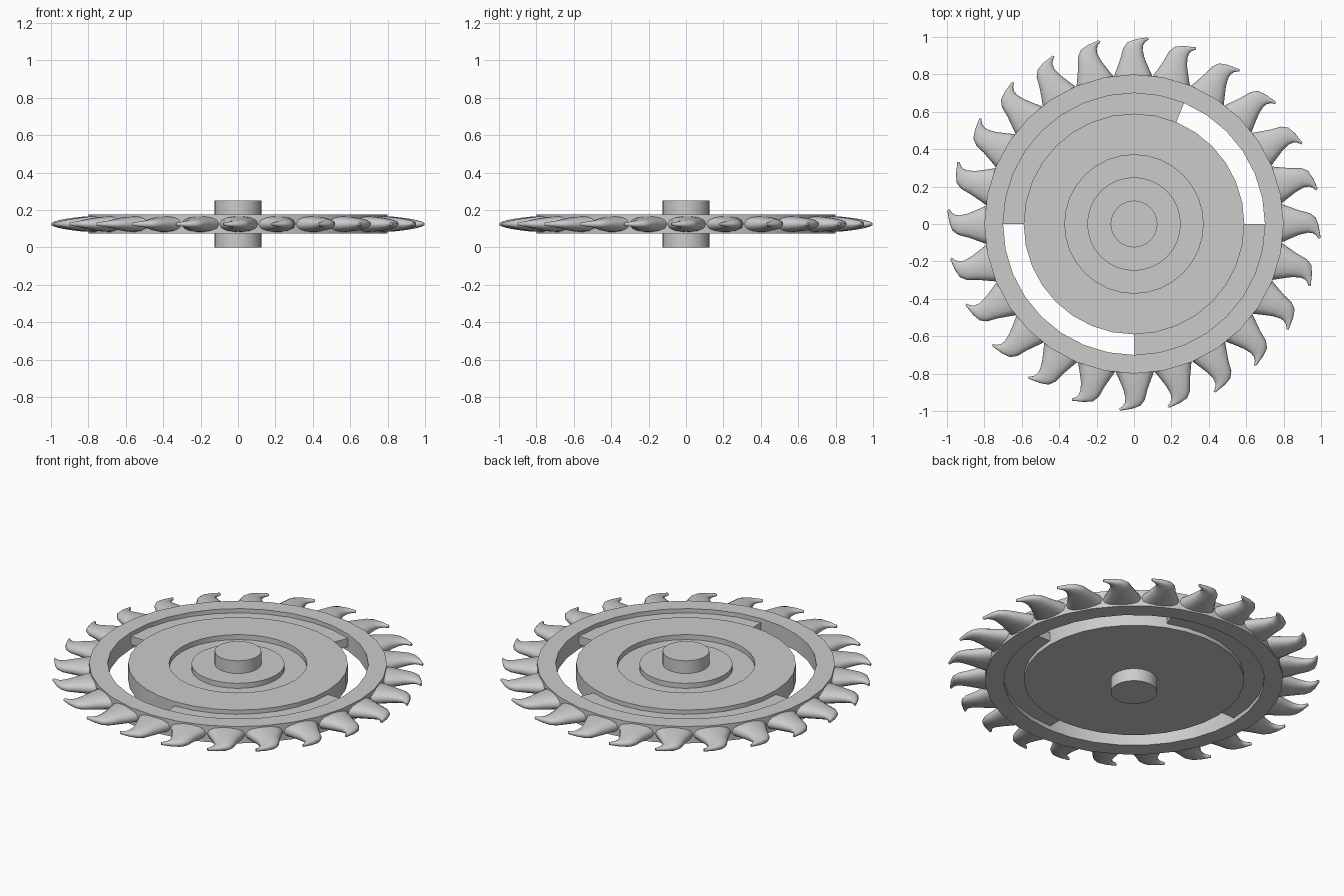
import bpy, bmesh, math

if "Cube" in bpy.data.objects:
    bpy.data.objects.remove(bpy.data.objects["Cube"])

SEG = 32


def finish(bm, name, smooth=None):
    bmesh.ops.remove_doubles(bm, verts=bm.verts, dist=1e-5)
    bmesh.ops.recalc_face_normals(bm, faces=bm.faces)
    me = bpy.data.meshes.new(name)
    bm.to_mesh(me)
    bm.free()
    ob = bpy.data.objects.new(name, me)
    bpy.context.collection.objects.link(ob)
    if smooth:
        bpy.ops.object.select_all(action='DESELECT')
        ob.select_set(True)
        bpy.context.view_layer.objects.active = ob
        bpy.ops.object.shade_smooth_by_angle(angle=math.radians(smooth))
    return ob


def lathe(name, profile, start=0, count=SEG, caps=False):
    """Spin a closed (r, z) profile over `count` of SEG steps."""
    bm = bmesh.new()
    rings = []
    for i in range(start, start + count + 1):
        a = math.tau * i / SEG
        rings.append([bm.verts.new((r * math.cos(a), r * math.sin(a), z)) for r, z in profile])
    n = len(profile)
    for a, b in zip(rings, rings[1:]):
        for j in range(n):
            k = (j + 1) % n
            r0, r1 = profile[j][0], profile[k][0]
            if r0 == 0 and r1 == 0:
                continue
            if r0 == 0:
                bm.faces.new((a[j], a[k], b[k]))
            elif r1 == 0:
                bm.faces.new((a[j], a[k], b[j]))
            else:
                bm.faces.new((a[j], a[k], b[k], b[j]))
    if caps:
        bm.faces.new(rings[0])
        bm.faces.new(rings[-1])
    return finish(bm, name, 30)


# Inner disc with the axle and a groove on its top face
lathe("inner_disc", [(0, 0), (.125, 0), (.125, .075), (.59, .075), (.59, .175),
                     (.37, .175), (.37, .145), (.25, .145), (.25, .175),
                     (.125, .175), (.125, .25), (0, .25)])

# Outer ring
lathe("outer_ring", [(.70, .075), (.80, .075), (.80, .175), (.70, .175)])

# Recessed webs between the two open slots
web = [(.59, .10), (.70, .10), (.70, .15), (.59, .15)]
lathe("web_upper_left", web, 6, 10, True)
lathe("web_lower_right", web, 24, 8, True)

# Claw teeth: trailing point, leading point, half thickness per row
ROWS = [((-.112, .775), (.105, .775), .043),
        ((-.090, .835), (.078, .835), .040),
        ((-.072, .885), (.057, .885), .034),
        ((-.058, .940), (.046, .930), .026),
        ((-.034, .972), (.049, .955), .019),
        ((.010, .988), (.060, .974), .014),
        ((.074, .998), (.080, .988), .008)]
N = 14
bm = bmesh.new()
for t in range(24):
    rot = -math.tau * t / 24
    c, s = math.cos(rot), math.sin(rot)
    loops = []
    for (x0, y0), (x1, y1), h in ROWS:
        loop = []
        for k in range(N):
            a = math.tau * k / N
            u = .5 - .5 * math.cos(a)
            sn = math.sin(a)
            z = .125 + h * math.copysign(abs(sn) ** .8, sn)
            x, y = x0 + (x1 - x0) * u, y0 + (y1 - y0) * u
            loop.append(bm.verts.new((x * c - y * s, x * s + y * c, z)))
        loops.append(loop)
    for a, b in zip(loops, loops[1:]):
        for k in range(N):
            m = (k + 1) % N
            bm.faces.new((a[k], a[m], b[m], b[k]))
    bm.faces.new(loops[0])
    bm.faces.new(loops[-1])
finish(bm, "teeth", 50)
